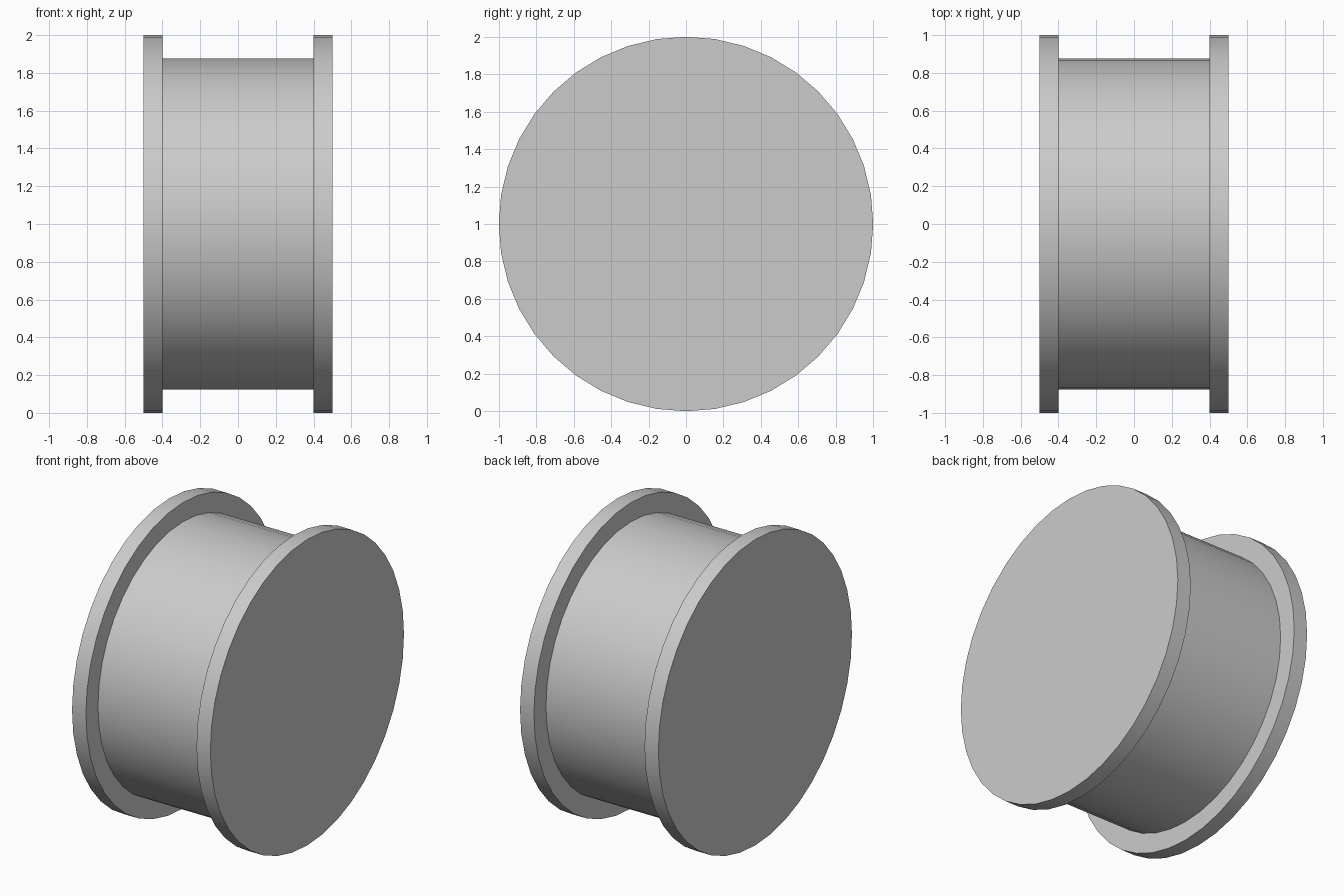
import bpy, bmesh, math
from mathutils import Matrix

cube = bpy.data.objects.get("Cube")
if cube:
    bpy.data.objects.remove(cube, do_unlink=True)

CENTRE_Z = 1.0
RIM_SIDES, HOLE_SIDES = 40, 20

grey = bpy.data.materials.new("light_grey")
grey.use_nodes = True
grey.diffuse_color = (0.6, 0.6, 0.6, 1)
grey.node_tree.nodes["Principled BSDF"].inputs["Base Color"].default_value = (0.6, 0.6, 0.6, 1)


def ring(bm, radius, x, sides):
    """Circle of vertices around the x axis, starting at the top."""
    steps = [2 * math.pi * i / sides for i in range(sides)]
    return [bm.verts.new((x, radius * math.sin(a), radius * math.cos(a))) for a in steps]


def loop_edges(bm, verts):
    return [bm.edges.get(p) or bm.edges.new(p) for p in zip(verts, verts[1:] + verts[:1])]


def bridge(bm, a, b):
    for i in range(len(a)):
        j = (i + 1) % len(a)
        bm.faces.new((a[i], a[j], b[j], b[i]))


def tube(name, x0, x1, outer, inner, inner_sides):
    """Thick ring along x with an open bore."""
    bm = bmesh.new()
    caps = []
    for x in (x0, x1):
        caps.append((ring(bm, outer, x, RIM_SIDES), ring(bm, inner, x, inner_sides)))
    bridge(bm, caps[0][0], caps[1][0])
    bridge(bm, caps[0][1], caps[1][1])
    for out_ring, in_ring in caps:
        edges = loop_edges(bm, out_ring) + loop_edges(bm, in_ring)
        bmesh.ops.bridge_loops(bm, edges=edges)
    bmesh.ops.recalc_face_normals(bm, faces=bm.faces)
    mesh = bpy.data.meshes.new(name)
    bm.to_mesh(mesh)
    bm.free()
    mesh.transform(Matrix.Translation((0, 0, CENTRE_Z)))
    mesh.materials.append(grey)
    obj = bpy.data.objects.new(name, mesh)
    bpy.context.collection.objects.link(obj)
    bpy.ops.object.select_all(action="DESELECT")
    obj.select_set(True)
    bpy.context.view_layer.objects.active = obj
    bpy.ops.object.shade_smooth_by_angle(angle=math.radians(35))
    return obj


# Hollow drum between the flanges
tube("drum", -0.4, 0.4, 0.875, 0.8, RIM_SIDES)

# End flanges with the axle hole
for side, s in (("left", 1), ("right", -1)):
    tube(side + "_flange", min(0.4 * s, 0.5 * s), max(0.4 * s, 0.5 * s), 1.0, 0.25, HOLE_SIDES)
